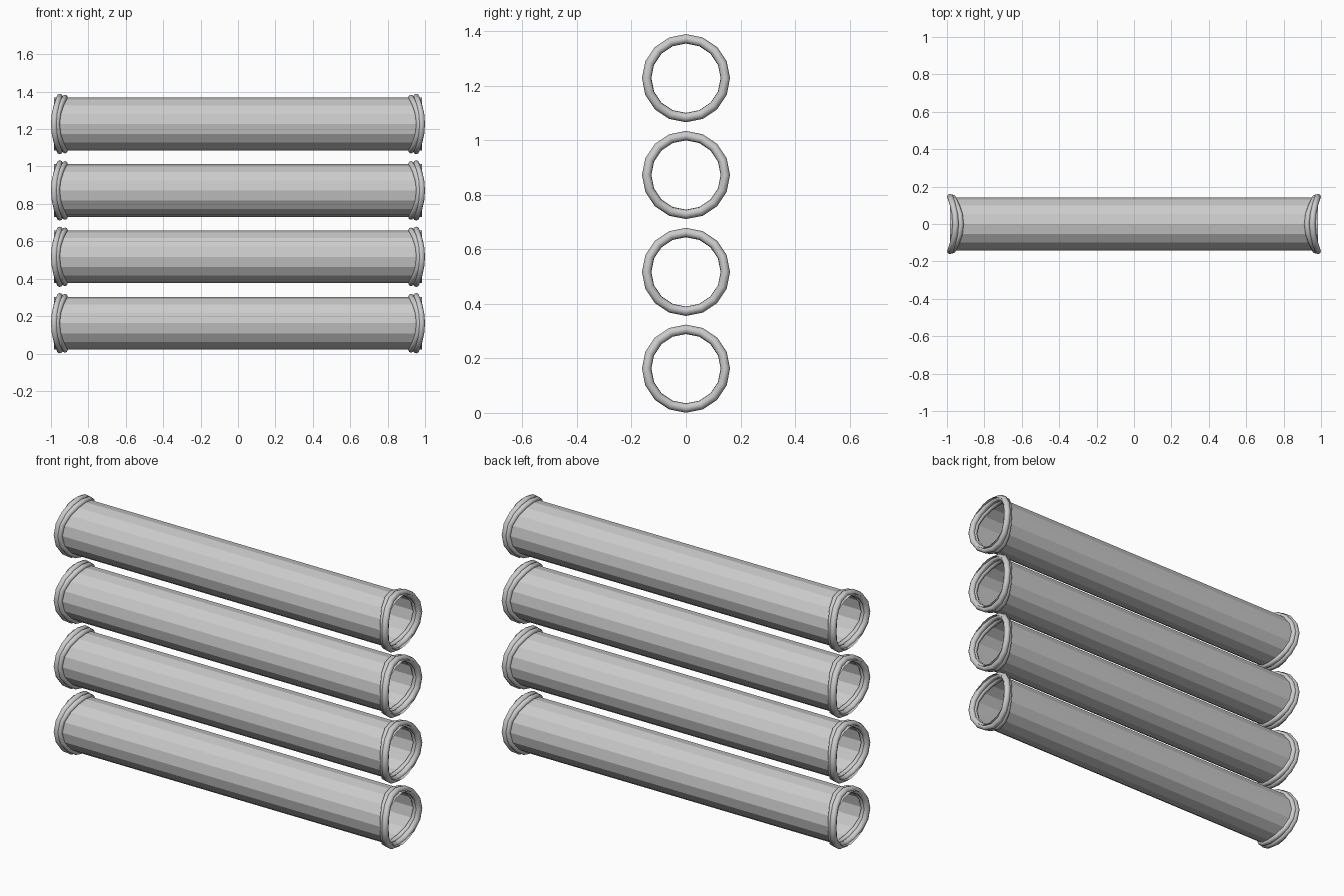
import bpy, bmesh
from math import sin, cos, pi

if "Cube" in bpy.data.objects:
    bpy.data.objects.remove(bpy.data.objects["Cube"])

SIDES = 16      # facets around each pipe
MINOR = 8       # facets around each bead
RADIUS = 0.141
CENTRES = [0.162 + 0.355 * i for i in range(4)]


def make_object(name, bm, z, smooth):
    bmesh.ops.recalc_face_normals(bm, faces=bm.faces)
    for f in bm.faces:
        f.smooth = smooth
    me = bpy.data.meshes.new(name)
    bm.to_mesh(me)
    bm.free()
    ob = bpy.data.objects.new(name, me)
    ob.location.z = z
    bpy.context.collection.objects.link(ob)
    return ob


def pipe(name, z, half=0.985):
    # open-ended thin pipe along x
    bm = bmesh.new()
    rings = [[bm.verts.new((x, RADIUS * cos(2 * pi * i / SIDES), RADIUS * sin(2 * pi * i / SIDES)))
              for i in range(SIDES)] for x in (-half, half)]
    for i in range(SIDES):
        j = (i + 1) % SIDES
        bm.faces.new((rings[0][i], rings[0][j], rings[1][j], rings[1][i]))
    return make_object(name, bm, z, False)


def saddle_bead(name, z, side, x_side, x_top, major, minor):
    # ring that bends outwards at +-y and inwards at top and bottom
    bm = bmesh.new()
    loops = []
    for i in range(SIDES):
        a = 2 * pi * i / SIDES
        xc = x_top + (x_side - x_top) * cos(a) ** 2
        loop = []
        for k in range(MINOR):
            b = 2 * pi * k / MINOR
            r = major + minor * cos(b)
            loop.append(bm.verts.new((side * (xc + minor * sin(b)), r * cos(a), r * sin(a))))
        loops.append(loop)
    for i in range(SIDES):
        p, q = loops[i], loops[(i + 1) % SIDES]
        for k in range(MINOR):
            m = (k + 1) % MINOR
            bm.faces.new((p[k], q[k], q[m], p[m]))
    return make_object(name, bm, z, True)


# stack of four pipes, each with an outer and inner bead at both ends
for n, z in enumerate(CENTRES, 1):
    pipe(f"pipe_{n}", z)
    for side, label in ((-1, "left"), (1, "right")):
        saddle_bead(f"outer_bead_{label}_{n}", z, side, 0.983, 0.953, 0.1445, 0.017)
        saddle_bead(f"inner_bead_{label}_{n}", z, side, 0.968, 0.925, 0.142, 0.015)
